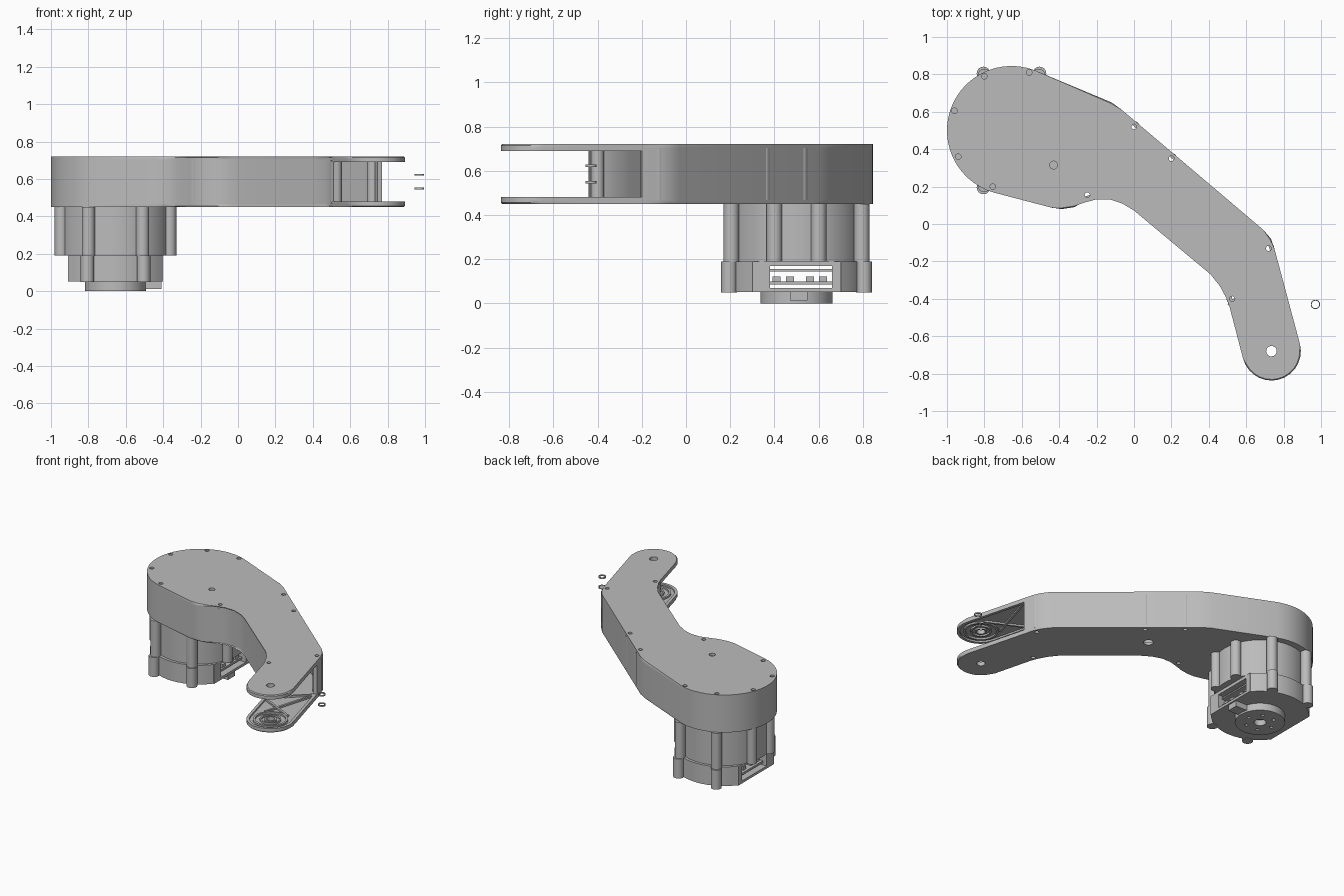
import bpy, bmesh
from math import sin, cos, radians, pi
from mathutils import Vector, Matrix

cube = bpy.data.objects.get("Cube")
if cube:
    bpy.data.objects.remove(cube, do_unlink=True)

grey = bpy.data.materials.new("plain grey")
grey.use_nodes = True
grey.diffuse_color = (0.5, 0.5, 0.5, 1)
grey.node_tree.nodes["Principled BSDF"].inputs["Base Color"].default_value = grey.diffuse_color

BIG, TIP = Vector((-0.655, 0.5)), Vector((0.735, -0.68))
BOTTOM, TOP, SKIN, LIP = 0.45, 0.72, 0.018, 0.03


def finish(name, bm):
    bmesh.ops.recalc_face_normals(bm, faces=bm.faces)
    mesh = bpy.data.meshes.new(name)
    bm.to_mesh(mesh)
    bm.free()
    mesh.materials.append(grey)
    ob = bpy.data.objects.new(name, mesh)
    bpy.context.collection.objects.link(ob)
    return ob


def arc(centre, radius, start, end, steps):
    angles = [radians(start + (end - start) * i / steps) for i in range(steps + 1)]
    return [Vector((centre[0] + radius * cos(a), centre[1] + radius * sin(a))) for a in angles]


def add_prism(bm, points, z0, z1):
    low = [bm.verts.new((p[0], p[1], z0)) for p in points]
    high = [bm.verts.new((p[0], p[1], z1)) for p in points]
    n = len(points)
    bm.faces.new(low[::-1])
    cap = bm.faces.new(high)
    for i in range(n):
        bm.faces.new((low[i], low[(i + 1) % n], high[(i + 1) % n], high[i]))
    return cap


def add_cyl(bm, x, y, r, z0, z1, seg=24):
    bmesh.ops.create_cone(bm, cap_ends=True, segments=seg, radius1=r, radius2=r, depth=z1 - z0,
                          matrix=Matrix.Translation((x, y, (z0 + z1) / 2)))


def add_box(bm, x0, x1, y0, y1, z0, z1):
    add_prism(bm, [(x0, y0), (x1, y0), (x1, y1), (x0, y1)], z0, z1)


def add_tube(bm, x, y, outer, inner, z0, z1, seg=32):
    rings = [[bm.verts.new((x + r * cos(2 * pi * i / seg), y + r * sin(2 * pi * i / seg), z))
              for i in range(seg)] for r, z in ((outer, z0), (outer, z1), (inner, z1), (inner, z0))]
    for k in range(4):
        a, b = rings[k], rings[(k + 1) % 4]
        for i in range(seg):
            j = (i + 1) % seg
            bm.faces.new((a[i], a[j], b[j], b[i]))


def add_strip(bm, path, width, z0, z1):
    """Upright wall along an open path, thickened to its left."""
    rows = []
    for i, p in enumerate(path):
        d1 = (p - path[max(i - 1, 0)]) if i else path[1] - p
        d2 = (path[i + 1] - p) if i < len(path) - 1 else d1
        n1, n2 = [Vector((-d.y, d.x)).normalized() for d in (d1, d2)]
        mid = (n1 + n2).normalized()
        q = p + mid * width / max(mid.dot(n1), 0.5)
        rows.append([bm.verts.new((v.x, v.y, z)) for v, z in ((p, z0), (p, z1), (q, z1), (q, z0))])
    for a, b in zip(rows, rows[1:]):
        for k in range(4):
            bm.faces.new((a[k], a[(k + 1) % 4], b[(k + 1) % 4], b[k]))
    bm.faces.new(rows[0])
    bm.faces.new(rows[-1][::-1])


def cut(ob, bm):
    cutter = finish("cutter", bm)
    cutter.hide_render = True
    mod = ob.modifiers.new("cut", "BOOLEAN")
    mod.object, mod.operation, mod.solver = cutter, "DIFFERENCE", "EXACT"
    bpy.context.view_layer.objects.active = ob
    bpy.ops.object.modifier_apply(modifier=mod.name)
    bpy.data.objects.remove(cutter, do_unlink=True)


# Arm outline, anticlockwise: closed body from one wall end to the other, then the fork tip
wall_a, wall_b = Vector((0.769, -0.2)), Vector((0.51, -0.44))
upper = [(0.75, -0.13), (0.733, -0.08), (0.69, -0.03), (-0.02, 0.572), (-0.065, 0.61), (-0.12, 0.65)]
lower = [(-0.44, 0.087), (-0.385, 0.08), (-0.32, 0.09), (-0.26, 0.122), (-0.2, 0.138), (-0.13, 0.138),
         (-0.06, 0.115), (0, 0.072), (0.41, -0.27), (0.465, -0.33), (0.497, -0.39)]
body_path = ([wall_a] + [Vector(p) for p in upper] + arc(BIG, 0.345, 69, 255, 26)
             + [Vector(p) for p in lower] + [wall_b])
tip_arc = arc(TIP, 0.157, 194, 374, 14)
outline = body_path + tip_arc

through_screws = [(0, 0.52), (0.2, 0.35), (-0.25, 0.155), (0.72, -0.13), (0.525, -0.4)]
cap_screws = [(-0.8, 0.79), (-0.56, 0.81), (-0.96, 0.605), (-0.94, 0.36), (-0.755, 0.2)]

# Top and bottom cover plates with a small outer chamfer
for name, z_in, z_out in (("top_plate", TOP - SKIN, TOP), ("bottom_plate", BOTTOM + SKIN, BOTTOM)):
    bm = bmesh.new()
    cap = add_prism(bm, outline, z_in, z_out)
    bmesh.ops.bevel(bm, geom=list(cap.edges), offset=0.006, segments=1, affect="EDGES")
    plate = finish(name, bm)
    bm = bmesh.new()
    lo, hi = min(z_in, z_out) - 0.02, max(z_in, z_out) + 0.02
    for x, y in through_screws:
        add_cyl(bm, x, y, 0.014, lo, hi, 16)
    add_cyl(bm, *TIP, 0.028, lo, hi)
    if name == "top_plate":
        add_cyl(bm, -0.43, 0.315, 0.021, lo, hi)
        for x, y in cap_screws:
            add_cyl(bm, x, y, 0.015, TOP - 0.012, hi, 16)
    else:
        add_cyl(bm, 0.075, 0.235, 0.032, lo, hi)
    cut(plate, bm)

# Side wall of the hollow arm
bm = bmesh.new()
add_strip(bm, body_path, 0.025, BOTTOM + SKIN, TOP - SKIN)
finish("side_wall", bm)

# Screw bosses between the plates
bm = bmesh.new()
for x, y in through_screws:
    add_tube(bm, x, y, 0.03, 0.014, BOTTOM + SKIN, TOP - SKIN, 20)
finish("screw_bosses", bm)

# Raised rim, bearing rings and ribs on the inside of each fork plate
for name, z0, z1 in (("lower_fork_ribs", BOTTOM + SKIN, BOTTOM + LIP),
                     ("upper_fork_ribs", TOP - LIP, TOP - SKIN)):
    bm = bmesh.new()
    add_strip(bm, [wall_b] + tip_arc + [wall_a], 0.02, z0, z1)
    for outer, inner in ((0.115, 0.1), (0.07, 0.058), (0.04, 0.028)):
        add_tube(bm, *TIP, outer, inner, z0, z1)
    left, right = TIP + Vector((-0.09, 0.075)), TIP + Vector((0.06, 0.1))
    for a, b in ((wall_b, wall_a), (wall_b, right), (left, wall_a)):
        add_strip(bm, [a, b], 0.015, z0, z1)
    finish(name, bm)

# Loose washers beside the fork
for i, z in enumerate((0.543, 0.617)):
    bm = bmesh.new()
    add_tube(bm, 0.97, -0.43, 0.025, 0.02, z, z + 0.01)
    finish(f"washer_{i + 1}", bm)

# Motor upper casing with clamping posts
bm = bmesh.new()
add_cyl(bm, *BIG, 0.3, 0.19, BOTTOM, 64)
finish("motor_casing", bm)
for i, (px, py) in enumerate(((0.145, 0.295), (0.29, 0.1))):
    bm = bmesh.new()
    for sx in (-1, 1):
        for sy in (-1, 1):
            add_cyl(bm, BIG.x + sx * px, BIG.y + sy * py, 0.035, 0.19, BOTTOM)
    finish(f"casing_posts_{i + 1}", bm)

# Motor lower housing: a round block with two flat sides and a window through it
half = [(-0.255, -0.2)] + [(p.x, p.y) for p in arc((0, 0), 0.32, 219, 321, 14)] + [(0.255, -0.2)]
section = half + [(-x, -y) for x, y in half]
bm = bmesh.new()
add_prism(bm, [(BIG.x + x, BIG.y + y) for x, y in section], 0.052, 0.19)
housing = finish("motor_housing", bm)
bm = bmesh.new()
add_box(bm, -1.1, -0.2, 0.38, 0.66, 0.07, 0.168)
cut(housing, bm)

# Housing feet and the circuit board seen through the window
bm = bmesh.new()
for sx in (-1, 1):
    for sy in (-1, 1):
        add_cyl(bm, BIG.x + sx * 0.15, BIG.y + sy * 0.305, 0.036, 0.05, 0.19)
finish("housing_feet", bm)
bm = bmesh.new()
add_box(bm, -0.88, -0.43, 0.38, 0.66, 0.086, 0.1)
add_box(bm, -0.88, -0.43, 0.38, 0.66, 0.145, 0.155)
for y in (0.41, 0.47, 0.56, 0.62):
    for x in (-0.86, -0.49):
        add_box(bm, x, x + 0.05, y - 0.018, y + 0.018, 0.1, 0.122)
finish("circuit_board", bm)

# Output hub with centre bore and a bolt circle, and its cable connector
bm = bmesh.new()
add_cyl(bm, *BIG, 0.163, 0, 0.052, 48)
hub = finish("output_hub", bm)
bm = bmesh.new()
add_cyl(bm, *BIG, 0.04, -0.02, 0.04)
for p in arc(BIG, 0.095, 0, 300, 5):
    add_cyl(bm, *p, 0.012, -0.02, 0.03, 12)
cut(hub, bm)
bm = bmesh.new()
add_box(bm, -0.52, -0.41, 0.47, 0.55, 0.012, 0.052)
finish("cable_connector", bm)

# Smooth shading on curved walls, sharp edges kept
bpy.ops.object.select_all(action="DESELECT")
for ob in bpy.context.collection.objects:
    if ob.type == "MESH":
        ob.select_set(True)
        bpy.context.view_layer.objects.active = ob
bpy.ops.object.shade_smooth_by_angle(angle=radians(30))
